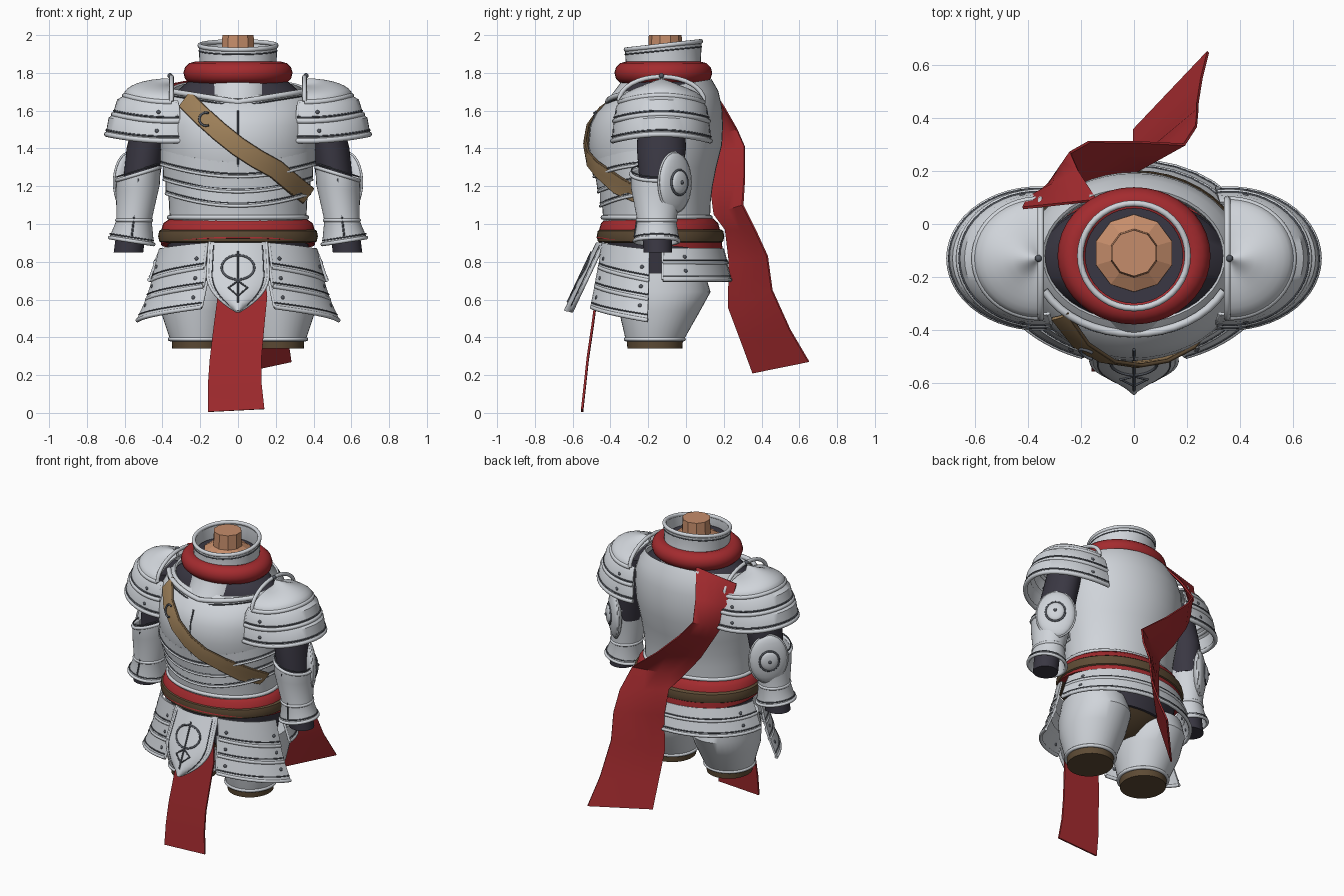
import bpy, bmesh
from math import sin, cos, pi, radians, asin, copysign
from mathutils import Vector, Matrix

if "Cube" in bpy.data.objects:
    bpy.data.objects.remove(bpy.data.objects["Cube"])


def material(name, *rgb):
    m = bpy.data.materials.new(name)
    m.use_nodes = True
    m.diffuse_color = (*rgb, 1)
    m.node_tree.nodes["Principled BSDF"].inputs["Base Color"].default_value = (*rgb, 1)
    return m


STEEL = material("pale_steel", .63, .66, .7)
LINE = material("groove_grey", .09, .1, .12)
RED = material("red_cloth", .37, .024, .028)
DARK = material("dark_padding", .042, .039, .056)
BROWN = material("brown_leather", .11, .07, .035)
TAN = material("tan_leather", .34, .215, .1)
SKIN = material("skin", .56, .265, .145)
parts = []


def add(name, data, mat, mirror=False, thick=0):
    ob = bpy.data.objects.new(name, data)
    bpy.context.scene.collection.objects.link(ob)
    data.materials.append(mat)
    if thick:
        mod = ob.modifiers.new("thickness", 'SOLIDIFY')
        mod.thickness, mod.offset = thick, 0
    if mirror:
        ob.modifiers.new("mirror", 'MIRROR')
    parts.append(ob)
    return ob


def grid(name, rows, mat, closed=False, caps=False, **kw):
    """Skin rows of points into a surface."""
    bm = bmesh.new()
    vs = [[bm.verts.new(p) for p in row] for row in rows]
    n = len(rows[0])
    for a, b in zip(vs, vs[1:]):
        for i in range(n if closed else n - 1):
            j = (i + 1) % n
            bm.faces.new((a[i], a[j], b[j], b[i]))
    if caps:
        bm.faces.new(vs[0])
        bm.faces.new(vs[-1])
    bmesh.ops.recalc_face_normals(bm, faces=bm.faces)
    me = bpy.data.meshes.new(name)
    bm.to_mesh(me)
    bm.free()
    return add(name, me, mat, **kw)


def oval(cx, cy, z, rx, ry, n=40, tilt=0):
    return [(cx + rx * sin(2 * pi * i / n), cy - ry * cos(2 * pi * i / n),
             z - tilt * cos(2 * pi * i / n)) for i in range(n)]


def loft(name, rings, mat, n=40, caps=True, **kw):
    return grid(name, [oval(*r[:5], n, *r[5:]) for r in rings], mat, True, caps, **kw)


def tube(name, pts, r, mat, closed=False, mirror=False):
    cu = bpy.data.curves.new(name, 'CURVE')
    cu.dimensions, cu.bevel_depth, cu.bevel_resolution = '3D', r, 4
    cu.use_fill_caps = True
    sp = cu.splines.new('POLY')
    sp.points.add(len(pts) - 1)
    for p, co in zip(sp.points, pts):
        p.co = (*co, 1)
    sp.use_cyclic_u = closed
    return add(name, cu, mat, mirror)


def blob(name, loc, scale, mat, rot=Matrix(), mirror=True):
    me = bpy.data.meshes.new(name)
    bm = bmesh.new()
    bmesh.ops.create_uvsphere(bm, u_segments=20, v_segments=12, radius=1,
                              matrix=Matrix.Translation(loc) @ rot @ Matrix.Diagonal((*scale, 1)))
    bm.to_mesh(me)
    bm.free()
    return add(name, me, mat, mirror)


def lerp(a, b, t):
    return a + (b - a) * t


# Torso: rows of height, half width, front, back
TORSO = [(1.0, .355, -.43, .12), (1.12, .36, -.44, .125), (1.2, .37, -.455, .135),
         (1.3, .39, -.49, .155), (1.42, .41, -.51, .185), (1.52, .415, -.5, .19),
         (1.6, .41, -.47, .185), (1.67, .38, -.42, .165), (1.72, .34, -.37, .13)]


def torso_at(z):
    z = min(max(z, TORSO[0][0]), TORSO[-1][0])
    for a, b in zip(TORSO, TORSO[1:]):
        if z <= b[0]:
            return [lerp(p, q, (z - a[0]) / (b[0] - a[0])) for p, q in zip(a, b)]


def skin(a, z, off=0):
    _, w, f, b = torso_at(z)
    return Vector(((w + off) * sin(a), (f + b) / 2 - ((b - f) / 2 + off) * cos(a), z))


def chest(x, z, off):
    w = torso_at(z)[1]
    p = skin(asin(max(-.97, min(.97, x / w))), z, off)
    return Vector((x, p.y, z))


loft("cuirass", [(0, (f + b) / 2, z, w, (b - f) / 2, max(0, (z - 1.52) * .22))
                 for z, w, f, b in TORSO], STEEL, 48, caps=False, thick=.012)
loft("padded_shirt", [(0, -.14, 1.5, .36, .24), (0, -.13, 1.68, .35, .22),
                      (0, -.12, 1.75, .27, .2), (0, -.11, 1.79, .18, .17)], DARK)
neckline = [skin(radians(a), 1.68, .004) + Vector((0, 0, .06 * abs(sin(radians(a))) - .035))
            for a in range(-64, 65, 8)]
tube("neckline_rim", neckline, .015, STEEL)
tube("neckline_groove", [p + Vector((0, -.012, -.022)) for p in neckline], .004, LINE)
tube("chest_seam", [chest(0, 1.24 + .04 * i, .004) for i in range(10)], .005, LINE)

# Overlapping waist plates
for k, z in enumerate((1.25, 1.17, 1.095)):
    def edge(h, off):
        return [skin(radians(a), h + .065 * sin(radians(a)) ** 2, off) for a in range(-90, 91, 6)]
    grid(f"waist_plate_{k + 1}", [edge(z + .08, .002), edge(z, .014)], STEEL, thick=.008)
    tube(f"waist_plate_rim_{k + 1}", edge(z, .015), .008, STEEL)
    tube(f"waist_plate_groove_{k + 1}", edge(z + .016, .014), .004, LINE)
tube("waist_rim", oval(0, -.155, 1.035, .365, .285), .012, STEEL, True)

# Neck, gorget and scarf
neck = loft("neck", [(0, -.11, 1.8, .156, .152), (0, -.11, 1.875, .15, .146),
                     (0, -.11, 1.905, .092, .092), (0, -.11, 2.0, .087, .087)], SKIN, 10)
loft("neck_lining", [(0, -.12, 1.74, .18, .175), (0, -.12, 1.868, .185, .18)], DARK)
loft("gorget", [(0, -.12, 1.67, .19, .285, .01), (0, -.12, 1.75, .2, .225, .01),
                (0, -.12, 1.84, .197, .192, .012), (0, -.12, 1.935, .202, .197, .02)],
     STEEL, caps=False, thick=.012)
tube("gorget_rim", oval(0, -.12, 1.945, .203, .198, 40, .022), .012, STEEL, True)
tube("gorget_groove", oval(0, -.12, 1.918, .206, .201, 40, .02), .004, LINE, True)
tube("scarf", oval(0, -.12, 1.8, .23, .2), .059, RED, True)

# Sash, belt, hips
loft("sash", [(0, -.14, .89, .408, .335, -.035), (0, -.14, .95, .412, .325), (0, -.14, 1.005, .395, .31),
              (0, -.14, 1.028, .36, .285)], RED)
loft("belt", [(0, -.135, z, .405 + d, .32 + d) for z, d in
              ((.9, 0), (.908, .012), (.935, .018), (.963, .012), (.972, 0))], BROWN)
loft("hip_padding", [(0, -.13, .68, .34, .24), (0, -.13, .92, .38, .29)], DARK)
loft("hips", [(0, -.13, .58, .12, .1), (0, -.13, .685, .335, .23)], BROWN)


# Skirt plates wrapping the hips; angle runs from the front round to the back
def hip_arc(a0, a1, z, drop, rx, ry, n=18):
    out = []
    for i in range(n + 1):
        a = radians(lerp(a0, a1, i / n))
        out.append(Vector((rx * sin(a), -.135 - ry * cos(a), z - drop * i / n)))
    return out


def skirt_plate(name, a0, a1, top, bottom, drop, r0, r1, mirror):
    up = hip_arc(a0, a1, top, drop * .5, *r0)
    low = hip_arc(a0, a1, bottom, drop, *r1)
    grid(name, [up, low], STEEL, thick=.012, mirror=mirror)
    tube(name + "_rim", low, .011, STEEL, mirror=mirror)
    tube(name + "_side_rim", [up[0], low[0]], .008, STEEL, mirror=mirror)
    tube(name + "_groove", [lerp(q, p, .17) + Vector((p.x, p.y + .135, 0)).normalized() * .006
                            for p, q in zip(up, low)], .004, LINE, mirror=mirror)
    for i in (2, -3):
        blob(name + "_rivet", lerp(up[i], low[i], .6), (.012, .012, .012), LINE, mirror=mirror)


for k, (t, b, rt, rb) in enumerate(((.9, .77, .42, .46), (.79, .67, .44, .49), (.7, .56, .46, .54))):
    skirt_plate(f"front_skirt_plate_{k + 1}", 23 - k, 80, t, b, .07,
                (rt, .33 + .015 * k), (rb, .35 + .02 * k), True)
for k, (t, b, rt, rb) in enumerate(((.87, .795, .41, .44), (.82, .705, .43, .47))):
    skirt_plate(f"back_skirt_plate_{k + 1}", 92, 268, t, b, 0,
                (rt, .33 + .01 * k), (rb, .35 + .02 * k), False)


# Shield-shaped front plate and hanging cloth
def shield(u, v, off=0):
    w = .15 + .02 * v if v < .45 else .16 * (1 - ((v - .45) / .56) ** 2.2)
    return Vector((u * w, -.47 - .17 * v + .035 * u * u - off, .9 - .36 * v))


steps = [i / 16 for i in range(17)]
grid("front_shield", [[shield(u / 4, v) for u in range(-4, 5)] for v in steps], STEEL, thick=.014)
outline = [shield(-1, v) for v in steps] + [shield(1, v) for v in reversed(steps)]
tube("front_shield_rim", outline, .01, STEEL, True)
tube("front_shield_groove", [shield(copysign(.86, p.x), (.9 - p.z) / .36 * .9 + .04, .007)
                             for p in outline], .003, LINE, True)
tube("front_shield_ridge", [shield(0, v, .009) for v in steps[2:15]], .005, LINE)
tube("front_shield_ring", [shield(.55 * sin(i * pi / 12), .36 + .18 * cos(i * pi / 12), .008)
                           for i in range(24)], .006, LINE, True)
tube("front_shield_diamond", [shield(u, v, .008) for u, v in ((0, .56), (.35, .66), (0, .78), (-.35, .66))],
     .006, LINE, True)
grid("front_cloth", [[(lerp(l, r, i / 6), y, z + .015 * i / 6) for i in range(7)] for l, r, y, z in
                     ((-.1, .13, -.44, .85), (-.11, .155, -.475, .6), (-.13, .14, -.495, .45),
                      (-.15, .125, -.52, .28), (-.16, .125, -.535, .14), (-.16, .14, -.55, .005))],
     RED, thick=.012)

# Cape ribbon: outer edge and the edge lying on the back
CAPE = [((-.14, .09, 1.78), (-.42, .06, 1.73)), ((-.21, .2, 1.62), (-.4, .1, 1.6)),
        ((-.24, .27, 1.5), (-.35, .11, 1.45)), ((-.17, .31, 1.41), (-.3, .13, 1.36)),
        ((0, .31, 1.25), (-.2, .13, 1.2)), ((.19, .3, 1.1), (-.08, .15, 1.05)),
        ((.235, .37, .96), (-.02, .21, .97)), ((.24, .43, .83), (0, .23, .8)),
        ((.24, .455, .65), (0, .225, .56)), ((.255, .55, .44), (0, .3, .36)),
        ((.28, .65, .27), (0, .355, .21))]
grid("cape", [[Vector(a).lerp(Vector(b), i / 4) for i in range(5)] for a, b in CAPE], RED, thick=.01)

# Shoulder strap across the chest
PATH = [(-.28, 1.66), (-.2, 1.58), (-.1, 1.49), (0, 1.41), (.1, 1.345), (.2, 1.29), (.3, 1.205), (.37, 1.15)]
bands = [[chest(x + d * .6, z + d * .8, .027 + max(0, x) * .05) for d in (-.045, -.02, .02, .045)]
         for x, z in PATH]
grid("chest_strap", bands, TAN, thick=.016)
for side in (0, -1):
    tube("chest_strap_edge", [b[side] for b in bands], .007, BROWN)
tube("strap_buckle", [chest(-.17 + .035 * cos(i * pi / 8), 1.555 + .035 * sin(i * pi / 8), .04)
                      for i in range(3, 14)], .006, LINE)

# Thighs
loft("thigh_plate", [(.215, -.12, .74, .19, .22), (.215, -.12, .64, .2, .25), (.215, -.14, .54, .195, .215),
                     (.21, -.165, .39, .15, .155)], STEEL, mirror=True)
tube("thigh_rim", oval(.21, -.165, .39, .15, .153), .011, STEEL, True, True)
loft("thigh_leather", [(.21, -.165, .34, .138, .145), (.21, -.165, .4, .142, .15)], BROWN, mirror=True)

# Arms
loft("upper_arm", [(.43, -.13, 1.64, .1, .12), (.49, -.13, 1.4, .1, .13), (.515, -.135, 1.2, .095, .11)],
     DARK, mirror=True)


def tilted(cx, z, rx, ry, lean):
    return [(x, y, h - lean * (x - cx) / rx) for x, y, h in oval(cx, -.155, z, rx, ry)]


FOREARM = [(.528, 1.265, .11, .132, .035), (.53, 1.19, .11, .13, .02),
           (.55, 1.02, .087, .097, 0), (.563, .91, .112, .114, -.018)]
grid("forearm_plate", [tilted(*r) for r in FOREARM], STEEL, True, thick=.012, mirror=True)
for cx, z, rx, ry, lean in (FOREARM[0], FOREARM[2], FOREARM[3]):
    tube("forearm_rim", tilted(cx, z, rx + .004, ry + .004, lean), .01, STEEL, True, True)
    tube("forearm_groove", tilted(cx, z + .02, rx + .002, ry + .002, lean), .004, LINE, True, True)
tube("forearm_seam", [(.528, -.29, 1.24), (.55, -.257, 1.04), (.563, -.273, .93)], .005, LINE, mirror=True)
loft("wrist", [(.58, -.15, .85, .078, .075), (.56, -.155, 1.0, .078, .08)], DARK, mirror=True)

# Elbow guards facing out and back
turn = Matrix.Rotation(radians(45), 4, 'Z')
elbow = Vector((.572, -.06, 1.22))
blob("elbow_guard", elbow, (.04, .12, .16), STEEL, turn)
for name, r, out, tall, mat in (("elbow_boss_ring", .06, .036, 1.1, LINE), ("elbow_guard_rim", .12, 0, 1.33, STEEL)):
    tube(name, [elbow + turn @ Vector((out, r * cos(i * pi / 16), r * tall * sin(i * pi / 16)))
                for i in range(32)], .006, mat, True, True)
blob("elbow_boss", elbow + turn @ Vector((.038, 0, 0)), (.018, .056, .062), STEEL, turn)
blob("elbow_stud", elbow + turn @ Vector((.056, 0, 0)), (.008, .01, .01), LINE, turn)


# Pauldrons: a dome over two flared plates
def shoulder_arc(rx, ry, z, sweep=99):
    return [Vector((.36 + rx * cos(radians(a)), -.13 + ry * sin(radians(a)), z - .035 * sin(radians(a)) ** 2))
            for a in [lerp(-sweep, sweep, i / 28) for i in range(29)]]


dome = [shoulder_arc(.24 * sin(t), .22 * sin(t), 1.68 + .085 * cos(t), 92)
        for t in [radians(d) for d in range(2, 91, 11)] + [pi / 2]]
grid("pauldron_dome", dome, STEEL, thick=.012, mirror=True)
plates = [("pauldron_dome", dome[-2], dome[-1])]
for name, rows in (("pauldron_middle", ((.225, .21, 1.685), (.275, .235, 1.655), (.298, .248, 1.58))),
                   ("pauldron_lower", ((.27, .23, 1.595), (.32, .25, 1.56), (.335, .258, 1.475)))):
    arcs = [shoulder_arc(*r) for r in rows]
    grid(name, arcs, STEEL, thick=.012, mirror=True)
    tube(name + "_end_rim", [a[0] for a in arcs], .008, STEEL, mirror=True)
    plates.append((name, arcs[1], arcs[2]))
for name, up, low in plates:
    tube(name + "_rim", low, .014, STEEL, mirror=True)
    tube(name + "_groove", [lerp(q, p, .25) + Vector((p.x - .36, p.y + .13, .05)).normalized() * .006
                            for p, q in zip(up, low)], .005, LINE, mirror=True)
    for i in (3, -4):
        blob(name + "_rivet", lerp(up[i], low[i], .4), (.012, .012, .012), LINE)
tube("pauldron_inner_rim", [(.352, -.13 - .225 * cos(i * pi / 16), 1.65 + .13 * sin(i * pi / 16))
                            for i in range(17)], .012, STEEL, mirror=True)
blob("pauldron_peak_stud", (.36, -.13, 1.785), (.014, .014, .014), LINE)

# Turn everything into meshes and smooth all but the faceted neck
bpy.ops.object.select_all(action='DESELECT')
for ob in parts:
    ob.select_set(True)
bpy.context.view_layer.objects.active = neck
bpy.ops.object.convert(target='MESH')
neck.select_set(False)
bpy.context.view_layer.objects.active = parts[0]
bpy.ops.object.shade_smooth_by_angle(angle=radians(40))
